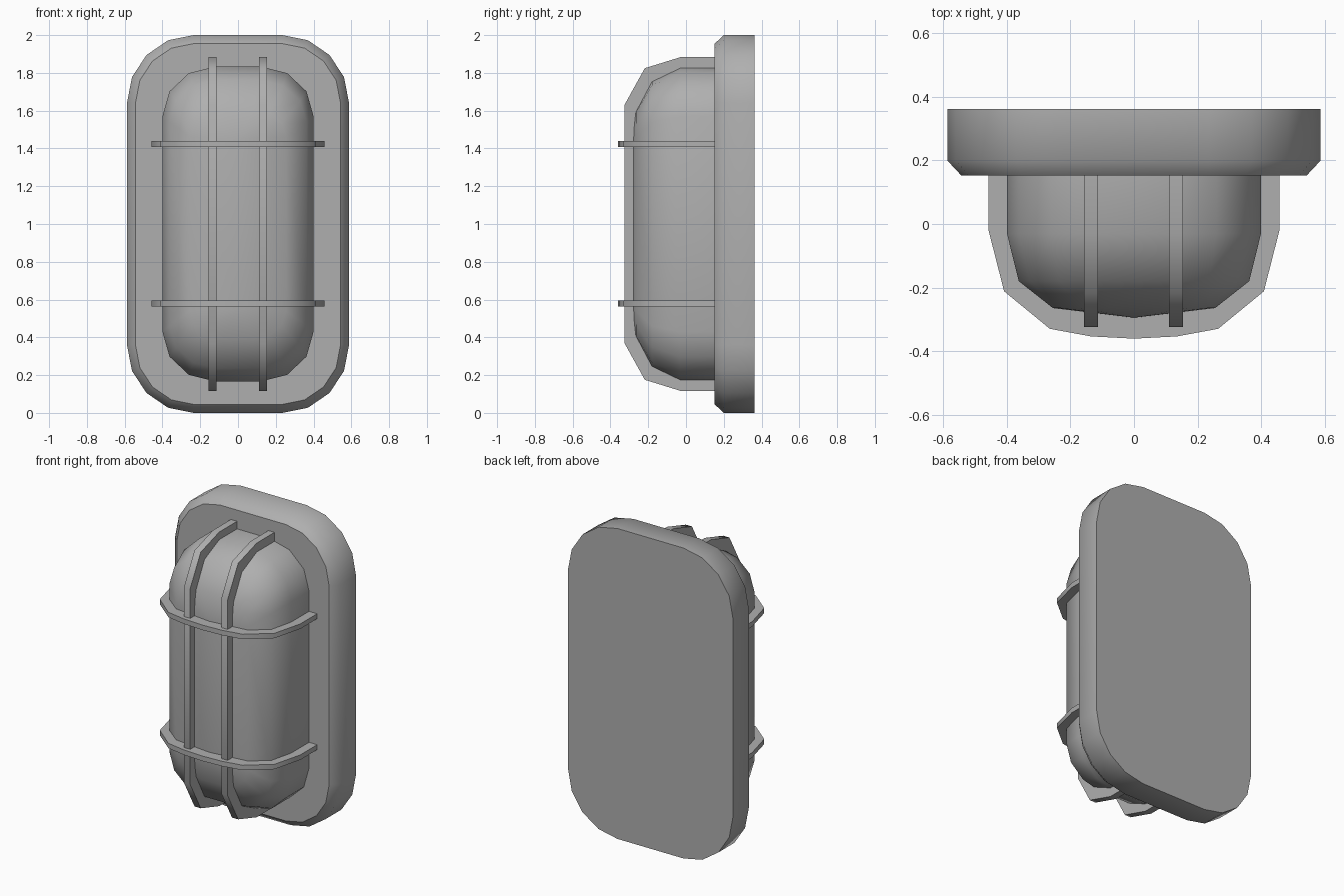
import bpy, bmesh, math

if "Cube" in bpy.data.objects:
    bpy.data.objects.remove(bpy.data.objects["Cube"])

grey = bpy.data.materials.new("dark_grey")
grey.diffuse_color = (0.43, 0.43, 0.43, 1)
grey.use_nodes = True
grey.node_tree.nodes["Principled BSDF"].inputs["Base Color"].default_value = grey.diffuse_color


def finish(name, bm, angle):
    bmesh.ops.remove_doubles(bm, verts=bm.verts, dist=0.0005)
    bmesh.ops.recalc_face_normals(bm, faces=bm.faces)
    mesh = bpy.data.meshes.new(name)
    bm.to_mesh(mesh)
    bm.free()
    mesh.materials.append(grey)
    ob = bpy.data.objects.new(name, mesh)
    bpy.context.collection.objects.link(ob)
    bpy.ops.object.select_all(action='DESELECT')
    ob.select_set(True)
    bpy.context.view_layer.objects.active = ob
    bpy.ops.object.shade_smooth_by_angle(angle=math.radians(angle))
    return ob


def rounded_outline(hx, hz, cx, cz, segs):
    """Rounded rectangle about (0, 1); cx, cz are the corner centres."""
    pts = []
    for q, (sx, sz) in enumerate([(1, 1), (-1, 1), (-1, -1), (1, -1)]):
        for i in range(segs + 1):
            a = math.pi / 2 * (q + i / segs)
            pts.append((sx * cx + (hx - cx) * math.cos(a),
                        1 + sz * cz + (hz - cz) * math.sin(a)))
    return pts


def loft(name, rings, segs, angle, cap_front):
    """Rings are (y, hx, hz, cx, cz), listed back to front."""
    bm = bmesh.new()
    loops = [[bm.verts.new((x, r[0], z)) for x, z in rounded_outline(*r[1:], segs)]
             for r in rings]
    n = len(loops[0])
    for a, b in zip(loops, loops[1:]):
        for i in range(n):
            j = (i + 1) % n
            bm.faces.new((a[i], a[j], b[j], b[i]))
    bm.faces.new(loops[0])
    if cap_front:
        bm.faces.new(loops[-1])
    return finish(name, bm, angle)


def guard_bar(name, outer, inner, place):
    """Square-section strip between two profiles; place(u, y, side) gives a point."""
    bm = bmesh.new()
    rows = [[bm.verts.new(place(*p, s)) for p, s in
             ((o, -1), (o, 1), (i, 1), (i, -1))] for o, i in zip(outer, inner)]
    for a, b in zip(rows, rows[1:]):
        for k in range(4):
            m = (k + 1) % 4
            bm.faces.new((a[k], a[m], b[m], b[k]))
    bm.faces.new(rows[0])
    bm.faces.new(rows[-1])
    return finish(name, bm, 60)


def mirrored(half):
    return half + [(-u, y) for u, y in reversed(half) if u > 0]


# Wall plate with softly chamfered front rim
loft("wall_plate", [(0.362, 0.588, 1.0, 0.235, 0.64),
                    (0.20, 0.588, 1.0, 0.235, 0.64),
                    (0.152, 0.543, 0.955, 0.235, 0.64)], 4, 45, True)

# Domed lens, closing to a short ridge
loft("lens", [(0.165, 0.40, 0.834, 0.12, 0.57),
              (-0.03, 0.40, 0.834, 0.12, 0.57),
              (-0.18, 0.363, 0.764, 0.11, 0.54),
              (-0.265, 0.255, 0.61, 0.08, 0.46),
              (-0.295, 0.0, 0.45, 0.0, 0.45)], 3, 60, False)

# Vertical guard bars
v_out = mirrored([(0.883, 0.165), (0.883, -0.03), (0.825, -0.218), (0.632, -0.325)])
v_in = mirrored([(0.81, 0.165), (0.81, -0.02), (0.745, -0.17), (0.60, -0.262)])
for label, x in (("left", -0.135), ("right", 0.132)):
    guard_bar("vertical_bar_" + label, v_out, v_in,
              lambda u, y, s, x=x: (x + s * 0.022, y, 1 + u))

# Horizontal guard bars
h_out = mirrored([(0.458, 0.165), (0.458, -0.02), (0.409, -0.212),
                  (0.265, -0.33), (0.135, -0.354), (0, -0.361)])
h_in = mirrored([(0.38, 0.165), (0.38, -0.02), (0.345, -0.17),
                 (0.24, -0.25), (0.125, -0.27), (0, -0.28)])
for label, z in (("lower", 0.58), ("upper", 1.424)):
    guard_bar("horizontal_bar_" + label, h_out, h_in,
              lambda u, y, s, z=z: (u, y, z + s * 0.016))
